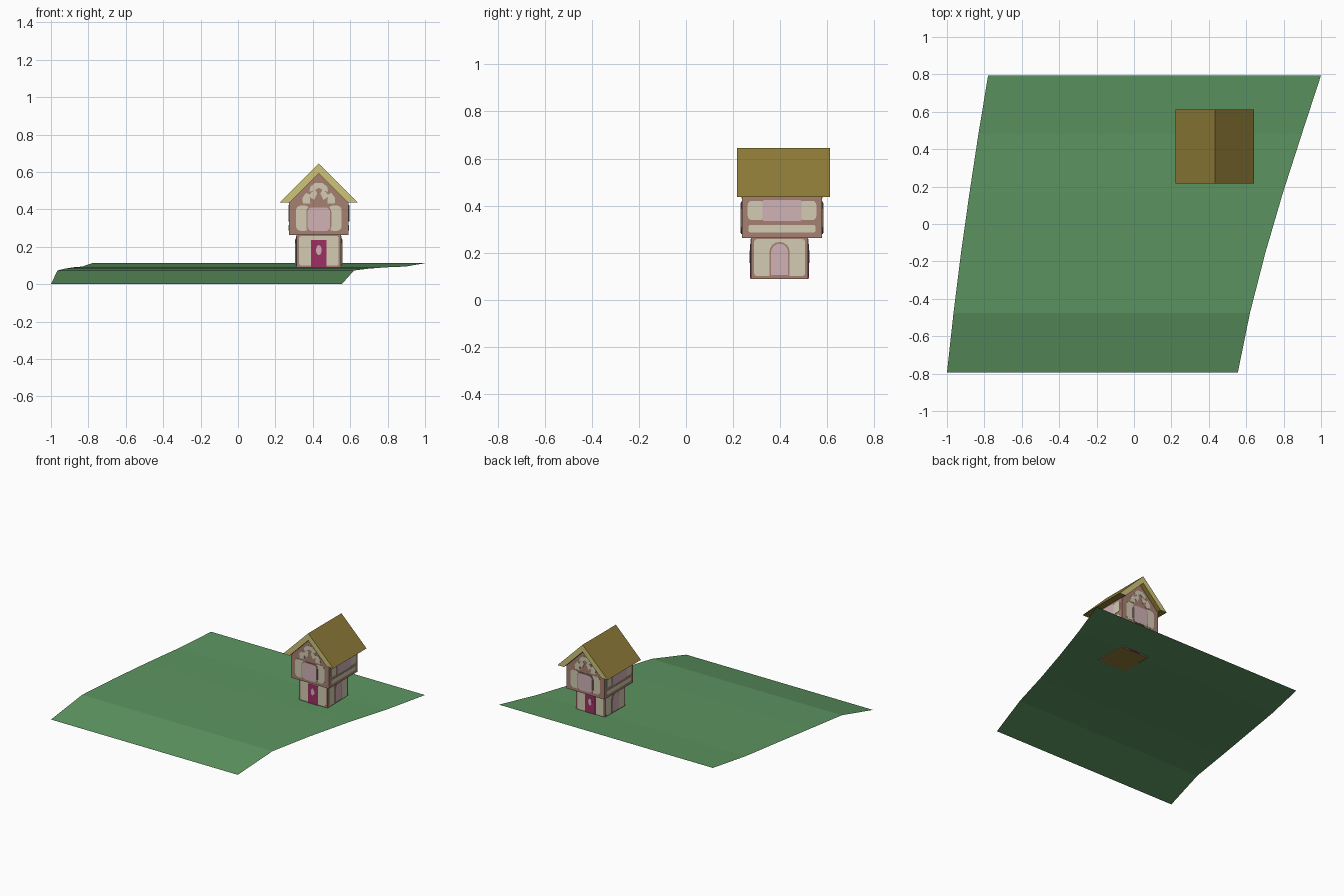
import bpy, bmesh, math
from mathutils import Vector

if "Cube" in bpy.data.objects:
    bpy.data.objects.remove(bpy.data.objects["Cube"])


def material(name, r, g, b):
    lin = [((c / 255 + 0.055) / 1.055) ** 2.4 for c in (r, g, b)]
    m = bpy.data.materials.new(name)
    m.diffuse_color = (*lin, 1)
    m.use_nodes = True
    m.node_tree.nodes["Principled BSDF"].inputs["Base Color"].default_value = m.diffuse_color
    return m


GRASS = material("grass green", 92, 148, 96)
WOOD = material("timber brown", 166, 128, 114)
CREAM = material("cream plaster", 210, 203, 178)
PINK = material("window pink", 208, 178, 182)
DOOR = material("door magenta", 158, 48, 100)
ROOF = material("roof olive", 143, 124, 56)
EDGE = material("roof edge yellow", 207, 196, 120)


def make(name, verts, faces, mats):
    me = bpy.data.meshes.new(name)
    me.from_pydata(verts, [], faces)
    bm = bmesh.new()
    bm.from_mesh(me)
    bmesh.ops.recalc_face_normals(bm, faces=bm.faces)
    bm.to_mesh(me)
    bm.free()
    for m in mats:
        me.materials.append(m)
    ob = bpy.data.objects.new(name, me)
    bpy.context.collection.objects.link(ob)
    return ob


def prism(name, outline, y0, y1, mats):
    """Extrude an (x, z) outline from y0 to y1."""
    n = len(outline)
    verts = [(x, y, z) for y in (y0, y1) for x, z in outline]
    faces = [tuple(range(n)), tuple(range(n, 2 * n))]
    faces += [(i, (i + 1) % n, (i + 1) % n + n, i + n) for i in range(n)]
    return make(name, verts, faces, mats)


def rounded(u0, u1, z0, z1, rad, bottom=True):
    """Rectangle outline with rounded corners (bottom=False gives an arch)."""
    pts = []
    corners = [(u1 - rad, z1 - rad, 0), (u0 + rad, z1 - rad, 90)]
    if bottom:
        corners += [(u0 + rad, z0 + rad, 180), (u1 - rad, z0 + rad, 270)]
    for cu, cz, a in corners:
        for i in range(5):
            t = math.radians(a + 22.5 * i)
            pts.append((cu + rad * math.cos(t), cz + rad * math.sin(t)))
    return pts if bottom else pts + [(u0, z0), (u1, z0)]


def plate(name, outline, storey, side, mat, layer=1):
    """Thin plate on a wall; side 0 front, 1 right, 2 back, 3 left."""
    cx, cy, hx, hy = storey
    d = hx if side % 2 else hy
    ob = prism(name, outline, -d - 0.002 * layer, -d, [mat])
    ob.rotation_euler.z = side * math.pi / 2
    ob.location = (cx, cy, 0)


def mirror(outline):
    return [(-u, z) for u, z in outline]


# Sloping lawn: rows of (y, left x, right x, z)
rows = [(-0.795, -1.0, 0.555, 0.0), (-0.475, -0.965, 0.62, 0.073),
        (-0.155, -0.925, 0.702, 0.083), (0.163, -0.88, 0.795, 0.09),
        (0.48, -0.832, 0.897, 0.094), (0.795, -0.78, 1.0, 0.112)]
make("lawn", [(x, y, z) for y, l, r, z in rows for x in (l, r)],
     [(2 * i, 2 * i + 1, 2 * i + 3, 2 * i + 2) for i in range(5)], [GRASS])

# Storeys: centre x, centre y, half width, half depth
LOW = (0.432, 0.398, 0.12, 0.121)
UP = (0.432, 0.4085, 0.159, 0.1705)
CX = 0.432

# Ground floor, with brown underside
base = prism("ground_floor", [(CX - .12, .088), (CX + .12, .088), (CX + .12, .265), (CX - .12, .265)],
             LOW[1] - LOW[3], LOW[1] + LOW[3], [WOOD, ROOF])
for f in base.data.polygons:
    f.material_index = 1 if f.normal.z < -0.9 else 0

# Upper floor with gables
prism("upper_floor", [(CX - .159, .262), (CX + .159, .262), (CX + .159, .437), (CX, .595), (CX - .159, .437)],
      UP[1] - UP[3], UP[1] + UP[3], [WOOD])

# Roof: chevron with pale gable edges
roof = prism("roof", [(CX - .209, .436), (CX, .645), (CX + .209, .436), (CX + .155, .436),
                      (CX, .591), (CX - .155, .436)], 0.217, 0.613, [ROOF, EDGE])
for f in roof.data.polygons:
    f.material_index = 1 if abs(f.normal.y) > 0.9 else 0

# Front and back walls
for s in (0, 2):
    plate("plaster_low", rounded(-.106, .106, .1, .257, .012), LOW, s, CREAM)
    plate("door", [(-.042, .089), (.042, .089), (.042, .236), (-.042, .236)], LOW, s, DOOR, 2)
    oval = [(.015 * math.cos(i * math.pi / 6), .182 + .027 * math.sin(i * math.pi / 6)) for i in range(12)]
    plate("door_window", oval, LOW, s, PINK, 3)
    side_panel = rounded(.05, .122, .285, .42, .025)
    foot = [(.045, .43), (.085, .43), (.088, .46), (.068, .488), (.05, .48)]
    strut = [(.008, .485), (.025, .45), (.055, .47), (.04, .49), (.02, .505)]
    for flip in (False, True):
        for nm, o in (("plaster_up", side_panel), ("gable_foot", foot), ("gable_strut", strut)):
            plate(nm, mirror(o) if flip else o, UP, s, CREAM)
    plate("gable_top", [(-.05, .495), (-.03, .498), (0, .515), (.03, .498), (.05, .495),
                        (.045, .52), (.02, .541), (-.02, .541), (-.045, .52)], UP, s, CREAM)
    plate("window_frame", rounded(-.067, .067, .278, .416, .03), UP, s, WOOD, 2)
    plate("window", rounded(-.061, .061, .283, .411, .028), UP, s, PINK, 3)

# Right and left walls
for s in (1, 3):
    plate("plaster_low", rounded(-.108, .108, .1, .257, .012), LOW, s, CREAM)
    plate("arch_frame", rounded(-.043, .043, .1, .245, .043, False), LOW, s, WOOD, 2)
    plate("arch_window", rounded(-.036, .036, .104, .238, .036, False), LOW, s, PINK, 3)
    plate("plaster_strip", rounded(-.143, .143, .286, .317, .008), UP, s, CREAM)
    panel = rounded(.076, .146, .338, .42, .018)
    for o in (panel, mirror(panel)):
        plate("plaster_up", o, UP, s, CREAM)
    plate("window", rounded(-.083, .083, .335, .423, .006), UP, s, PINK, 2)
